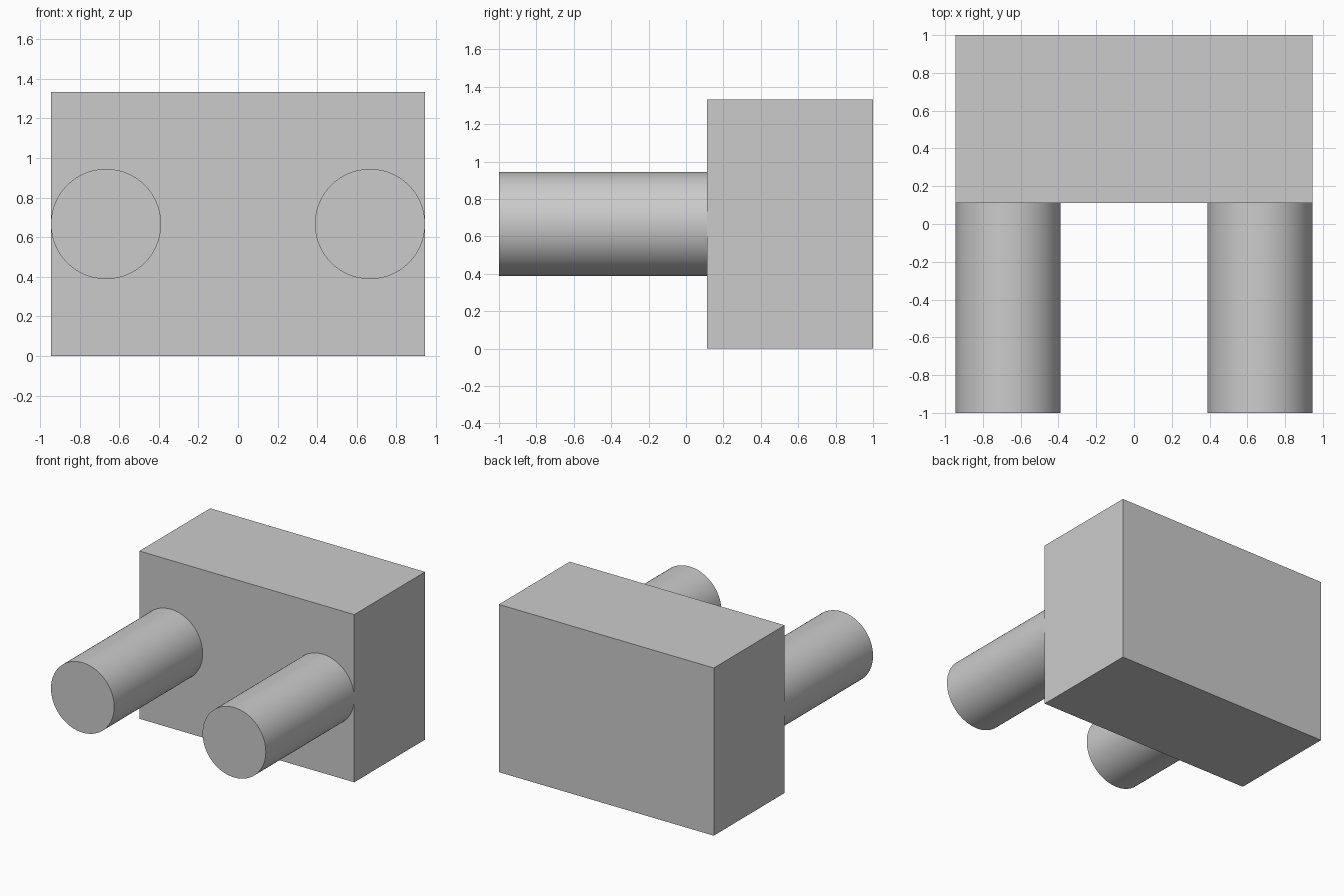
import bpy
import math

if "Cube" in bpy.data.objects:
    bpy.data.objects.remove(bpy.data.objects["Cube"], do_unlink=True)

# Single plain grey
grey = bpy.data.materials.new("plain_grey")
grey.use_nodes = True
colour = (0.6, 0.6, 0.6, 1)
grey.diffuse_color = colour
grey.node_tree.nodes["Principled BSDF"].inputs["Base Color"].default_value = colour

WIDTH, HEIGHT = 1.889, 1.333
FACE_Y, BACK_Y, TIP_Y = 0.111, 1.0, -1.0
PIN_RADIUS = 0.278

# Block body
bpy.ops.mesh.primitive_cube_add(size=1, location=(0, (FACE_Y + BACK_Y) / 2, HEIGHT / 2))
block = bpy.context.object
block.name = "block"
block.scale = (WIDTH, BACK_Y - FACE_Y, HEIGHT)
bpy.ops.object.transform_apply(location=False, rotation=False, scale=True)
block.data.materials.append(grey)

# Two round pins standing out of the front face, flush with the block sides
for name, side in (("left_pin", 1), ("right_pin", -1)):
    bpy.ops.mesh.primitive_cylinder_add(
        vertices=96, radius=PIN_RADIUS, depth=FACE_Y - TIP_Y,
        location=(side * (WIDTH / 2 - PIN_RADIUS), (FACE_Y + TIP_Y) / 2, HEIGHT / 2),
        rotation=(math.radians(90), 0, 0))
    pin = bpy.context.object
    pin.name = name
    pin.data.materials.append(grey)
    bpy.ops.object.shade_smooth_by_angle(angle=math.radians(30))
